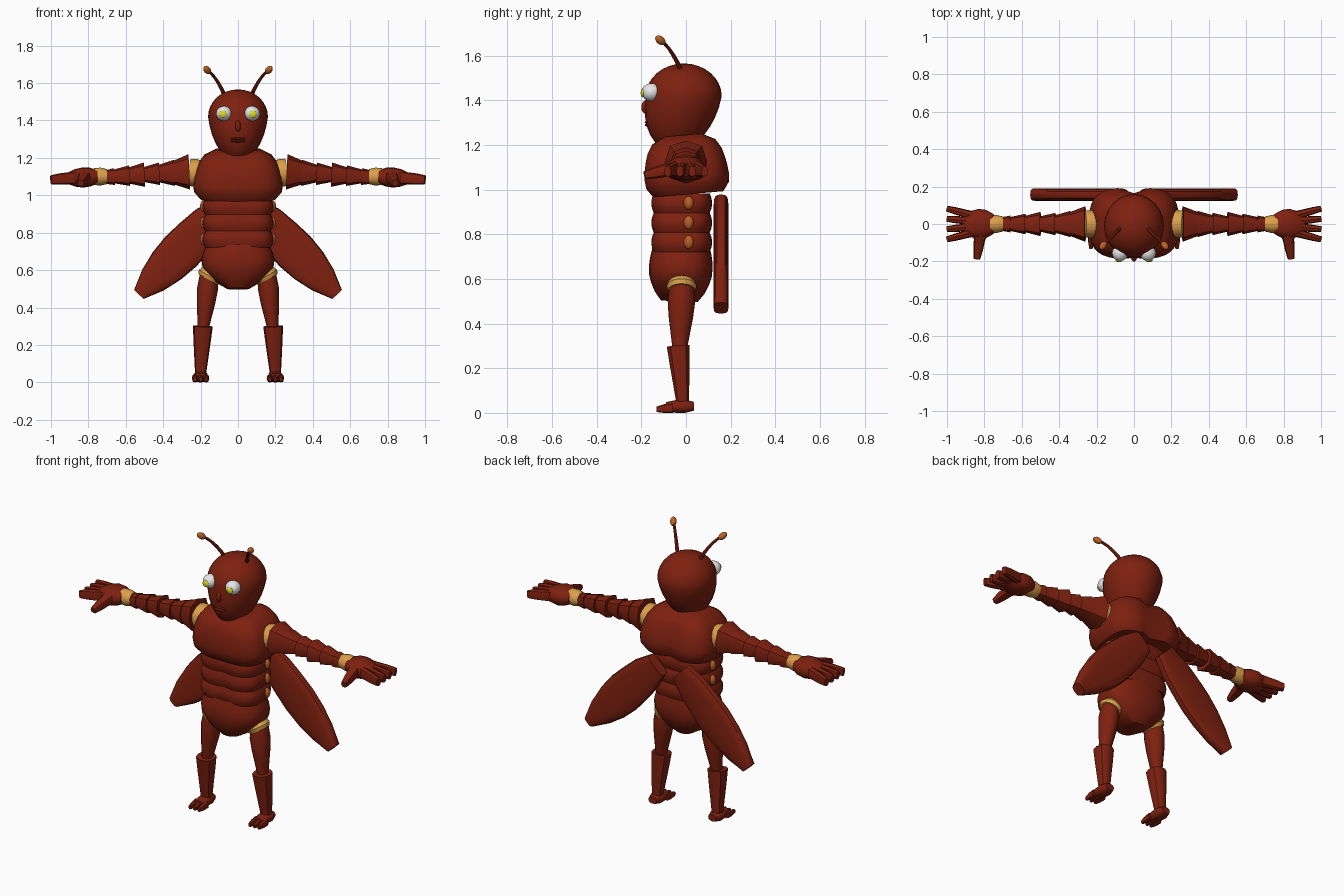
import bpy, bmesh, math
from mathutils import Vector, Matrix

old = bpy.data.objects.get("Cube")
if old:
    bpy.data.objects.remove(old)


def material(name, *rgb):
    mat = bpy.data.materials.new(name)
    mat.use_nodes = True
    mat.diffuse_color = (*rgb, 1)
    shader = mat.node_tree.nodes["Principled BSDF"]
    shader.inputs["Base Color"].default_value = (*rgb, 1)
    return mat


RED = material("rust red", .21, .015, .005)
TAN = material("joint tan", .7, .35, .07)
ORANGE = material("orange", .5, .12, .02)
WHITE = material("eye white", .8, .8, .8)
YELLOW = material("iris yellow", .75, .7, .02)


def finish(bm, name, mat, mirror):
    """Turn the bmesh into a shaded object, mirrored across x when paired."""
    bmesh.ops.recalc_face_normals(bm, faces=bm.faces[:])
    mesh = bpy.data.meshes.new(name)
    bm.to_mesh(mesh)
    bm.free()
    mesh.materials.append(mat)
    part = bpy.data.objects.new(name, mesh)
    bpy.context.collection.objects.link(part)
    if mirror:
        part.modifiers.new("Mirror", "MIRROR").use_mirror_merge = False
    bpy.ops.object.select_all(action="DESELECT")
    part.select_set(True)
    bpy.context.view_layer.objects.active = part
    bpy.ops.object.shade_smooth_by_angle(angle=math.radians(40))


def rounded(value, power):
    """Superellipse coordinate from a sine or cosine."""
    return math.copysign(abs(value) ** (2 / power), value)


def limb(name, start, end, radii, mat=RED, sides=12, wide=1, base=0, power=2.5,
         bend=0, front_groove=0, back_groove=0, dip=0, mirror=True):
    """Evenly spaced rings from start to end; the second radius is radius * wide + base."""
    start, end = Vector(start), Vector(end)
    along = (end - start).normalized()
    across = Vector((1, 0, 0)) if abs(along.y) > .8 else Vector((0, 1, 0))
    across = (across - along * along.dot(across)).normalized()
    up = along.cross(across)
    bm = bmesh.new()
    rings = []
    for k, radius in enumerate(radii):
        t = k / (len(radii) - 1)
        centre = start.lerp(end, t)
        centre.z += 4 * bend * t * (1 - t)
        ring = []
        for i in range(sides):
            angle = math.tau * i / sides
            c, s = math.cos(angle), math.sin(angle)
            point = centre + up * radius * rounded(c, power)
            point += across * (radius * wide + base) * rounded(s, power)
            if abs(c) < .01:
                point.y += front_groove if s < 0 else -back_groove
            ring.append(bm.verts.new(point))
        rings.append(ring)
    for low, high in zip(rings, rings[1:]):
        for i in range(sides):
            bm.faces.new((low[i - 1], low[i], high[i], high[i - 1]))
    bm.faces.new(rings[0][::-1])
    cap = bm.faces.new(rings[-1])
    if dip:
        bm.normal_update()
        bmesh.ops.inset_region(bm, faces=[cap], thickness=dip, depth=-dip / 2)
    finish(bm, name, mat, mirror)


def ball(name, centre, size, mat=RED, mirror=True, shape=None, aim=None):
    bm = bmesh.new()
    bmesh.ops.create_uvsphere(bm, u_segments=24, v_segments=16, radius=1)
    if shape:
        for vert in bm.verts:
            shape(vert.co)
    turn = Vector(aim).to_track_quat("Z", "Y").to_matrix().to_4x4() if aim else Matrix()
    bm.transform(Matrix.Translation(centre) @ turn @ Matrix.Diagonal((*size, 1)))
    finish(bm, name, mat, mirror)


def taper_to_chin(co):
    """Lengthen the lower half, narrow it and push it forward."""
    drop = max(0, -co.z)
    co.x *= 1 - .15 * drop
    co.y -= .25 * drop
    co.z -= .7 * drop


# Head and face
ball("head", (0, -.01, 1.42), (.16, .17, .146), mirror=False, shape=taper_to_chin)
ball("nose", (0, -.18, 1.37), (.015, .02, .03), mirror=False)
for lip_height in (1.29, 1.303):
    ball("lip", (0, -.17, lip_height), (.04, .015, .007), mirror=False)
ball("eye", (.075, -.155, 1.437), (.042, .044, .04), WHITE)
ball("iris", (.08, -.194, 1.434), (.02, .009, .02), YELLOW)

# Antennae
tip = Vector((.165, -.115, 1.67))
limb("antenna", (.07, -.02, 1.53), tip, (.011, .01, .009, .008, .008, .009),
     sides=8, power=2, bend=.02)
ball("antenna_tip", tip, (.018, .018, .028), ORANGE, aim=(.5, -.7, .6))

# Chest with a dipped collar and a groove down the middle
limb("chest", (0, .01, .98), (0, -.01, 1.215), (.2, .235, .24, .235, .225, .21, .18),
     sides=32, wide=.8, power=3.2, front_groove=.006, back_groove=.03, dip=.06, mirror=False)

# Belly rows with side spots, and hips
for row in range(3):
    z = .72 + .088 * row
    limb("belly_row", (0, -.02, z), (0, -.02, z + .088), (.175, .187, .19, .187, .175),
         sides=32, wide=.72, power=3.2, front_groove=.014, mirror=False)
    ball("side_spot", (.185, .012, z + .045), (.018, .022, .03), ORANGE)
limb("hips", (0, -.03, .5), (0, -.02, .73), (.06, .125, .165, .19, .195, .187, .17),
     sides=24, wide=.45, base=.055, mirror=False)

# Shoulder joint, overlapping arm plates and wrist joint
limb("shoulder_joint", (.2, 0, 1.115), (.265, 0, 1.125), (.07, .075, .07), TAN, 16, power=2)
for step, radius in enumerate((.095, .07, .06, .065, .055, .045)):
    x, z = .26 + .08 * step, 1.125 - .005 * step
    limb("arm_plate", (x, 0, z), (x + .1, 0, z - .005),
         (radius, radius * .8, radius * .6), sides=8)
limb("wrist_joint", (.7, 0, 1.1), (.77, 0, 1.1), (.04, .048, .045), TAN, 16, power=2)

# Hand: palm, splayed fingers and thumb
limb("palm", (.75, 0, 1.1), (.91, 0, 1.09), (.035, .05, .054, .047, .03), wide=1.5)
for spread in (-1.5, -.5, .5, 1.5):
    limb("finger", (.86, .03 * spread, 1.095), (1, .055 * spread, 1.083),
         (.035, .032, .03, .024), sides=8, wide=.65, power=3)
limb("thumb", (.82, -.04, 1.1), (.84, -.186, 1.065), (.04, .03, .026, .018), sides=8)

# Legs
limb("hip_joint", (.16, -.02, .55), (.14, -.02, .585), (.06, .068, .06), TAN, 16, power=2)
limb("thigh", (.155, -.018, .57), (.186, -.028, .29), (.05, .056, .05, .04, .03),
     wide=1.1, power=2)
limb("shin", (.2, -.015, .05), (.188, -.035, .3), (.03, .038, .046, .053), sides=10)
limb("foot", (.2, .035, .03), (.2, -.09, .028), (.02, .03, .028, .02), wide=1.35)
for x in (.17, .2, .23):
    limb("toe", (x, -.06, .022), (x, -.132, .016), (.022, .02, .012), sides=8, wide=.75)

# Wing cases: flat, round-edged blades hanging outward
limb("wing_case", (.08, .157, .93), (.53, .157, .47), (.07, .1, .11, .115, .105, .08, .035),
     sides=16, wide=0, base=.033, power=3)
